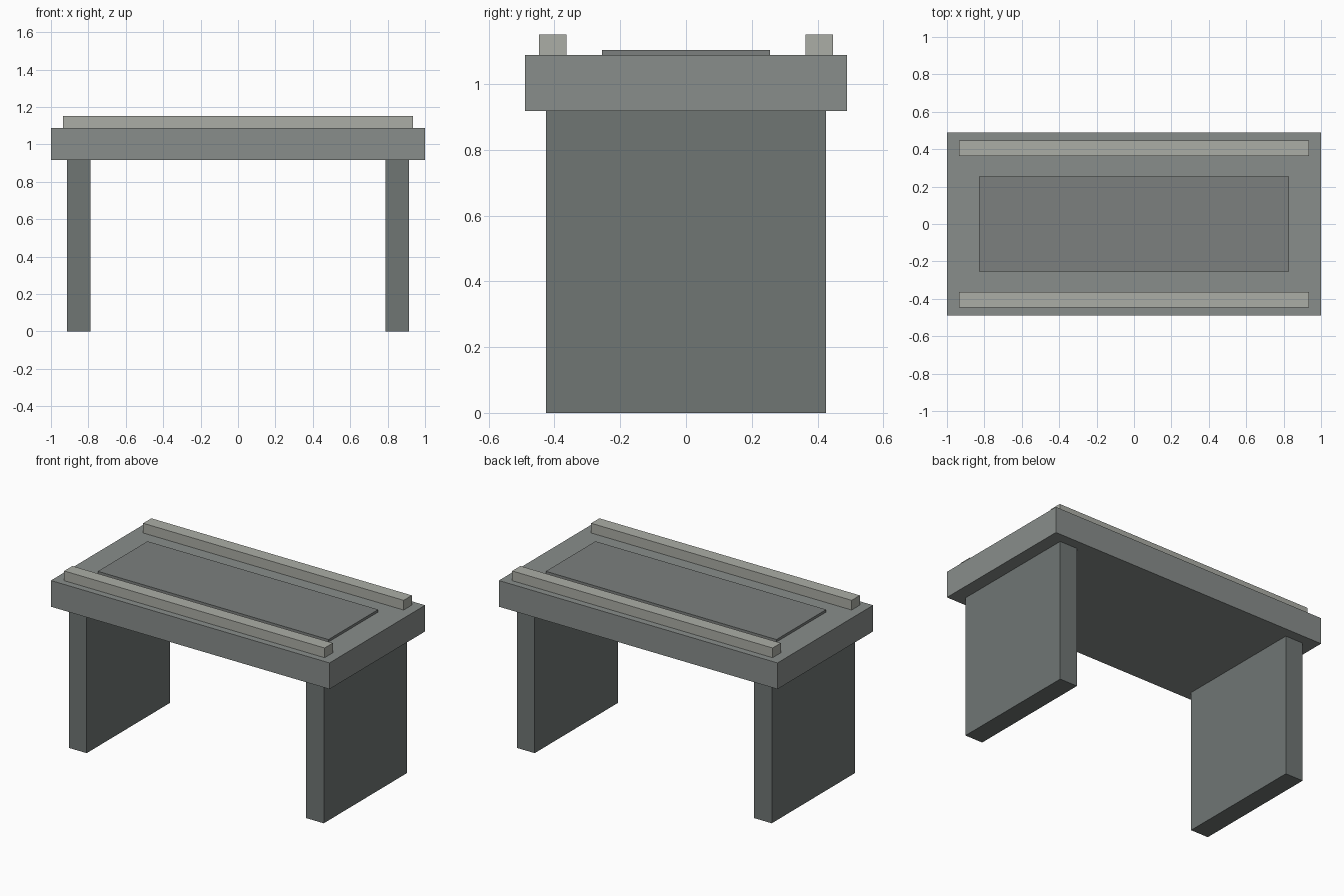
import bpy
import bmesh
from mathutils import Vector

if "Cube" in bpy.data.objects:
    bpy.data.objects.remove(bpy.data.objects["Cube"])


def material(name, rgb):
    m = bpy.data.materials.new(name)
    m.diffuse_color = (*rgb, 1)
    m.use_nodes = True
    m.node_tree.nodes["Principled BSDF"].inputs["Base Color"].default_value = m.diffuse_color
    return m


def box(name, lo, hi, mat):
    """Axis-aligned box between two corners, origin at its centre."""
    lo, hi = Vector(lo), Vector(hi)
    bm = bmesh.new()
    bmesh.ops.create_cube(bm, size=1)
    bmesh.ops.scale(bm, vec=hi - lo, verts=bm.verts)
    mesh = bpy.data.meshes.new(name)
    bm.to_mesh(mesh)
    bm.free()
    mesh.materials.append(mat)
    ob = bpy.data.objects.new(name, mesh)
    ob.location = (lo + hi) / 2
    bpy.context.collection.objects.link(ob)
    return ob


slab_grey = material("slab_grey", (0.25, 0.27, 0.26))
leg_grey = material("leg_grey", (0.16, 0.18, 0.175))
panel_grey = material("panel_grey", (0.20, 0.215, 0.21))
rail_grey = material("rail_grey", (0.41, 0.42, 0.38))

UNDER, TOP = 0.918, 1.088

# Table slab
box("table_slab", (-1, -0.49, UNDER), (1, 0.49, TOP), slab_grey)

# Slab legs at each end
for side, x in (("left", -0.851), ("right", 0.851)):
    box(side + "_leg", (x - 0.063, -0.426, 0), (x + 0.063, 0.426, UNDER), leg_grey)

# Thin raised panel in the middle of the top
box("top_panel", (-0.828, -0.255, TOP), (0.828, 0.255, 1.104), panel_grey)

# Long rails along the front and back edges
for side, y in (("front", -0.405), ("back", 0.405)):
    box(side + "_rail", (-0.935, y - 0.042, TOP), (0.935, y + 0.042, 1.151), rail_grey)
